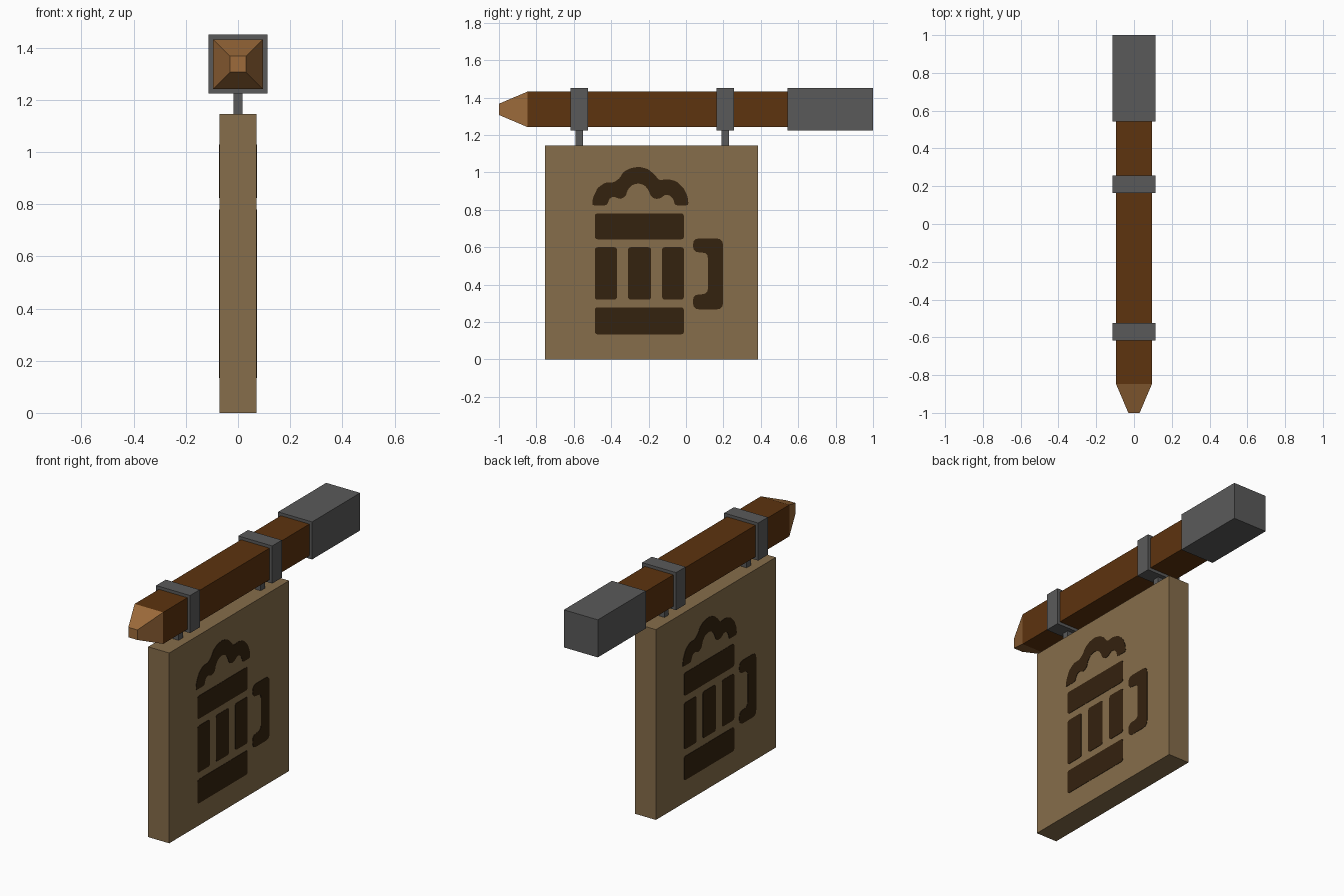
import bpy, bmesh, math

if "Cube" in bpy.data.objects:
    bpy.data.objects.remove(bpy.data.objects["Cube"])


def material(name, rgb):
    m = bpy.data.materials.new(name)
    m.diffuse_color = (*rgb, 1)
    m.use_nodes = True
    m.node_tree.nodes["Principled BSDF"].inputs["Base Color"].default_value = m.diffuse_color
    return m


BEAM = material("dark brown wood", (0.109, 0.033, 0.0045))
TIP = material("cut wood", (0.337, 0.147, 0.043))
BOARD = material("tan wood", (0.238, 0.153, 0.069))
METAL = material("grey iron", (0.102, 0.102, 0.102))
PAINT = material("dark paint", (0.034, 0.016, 0.0045))


def finish(bm, name, *mats):
    bmesh.ops.recalc_face_normals(bm, faces=bm.faces)
    me = bpy.data.meshes.new(name)
    bm.to_mesh(me)
    bm.free()
    for m in mats:
        me.materials.append(m)
    ob = bpy.data.objects.new(name, me)
    bpy.context.collection.objects.link(ob)
    return ob


def box(name, half_x, y0, y1, z0, z1, mat):
    bm = bmesh.new()
    bmesh.ops.create_cube(bm, size=1)
    for v in bm.verts:
        v.co = (v.co.x * 2 * half_x, y0 + (v.co.y + .5) * (y1 - y0), z0 + (v.co.z + .5) * (z1 - z0))
    return finish(bm, name, mat)


# Beam with a tapered, lighter tip
CZ = 1.337
bm = bmesh.new()
rings = []
for y, r in ((-1, 0.03), (-0.847, 0.095), (0.56, 0.095)):
    rings.append([bm.verts.new((sx * r, y, CZ + sz * r)) for sx, sz in ((-1, -1), (1, -1), (1, 1), (-1, 1))])
for a, b in zip(rings, rings[1:]):
    for i in range(4):
        j = (i + 1) % 4
        bm.faces.new((a[i], a[j], b[j], b[i]))
bm.faces.new(rings[0])
bm.faces.new(rings[-1])
for f in bm.faces:
    f.material_index = 1 if f.calc_center_median().y < -0.85 else 0
finish(bm, "beam", BEAM, TIP)

# Iron wall cap, bands and hangers
box("wall_cap", 0.113, 0.543, 1.0, CZ - 0.113, CZ + 0.113, METAL)
for side, y in (("front", -0.571), ("back", 0.21)):
    box(side + "_band", 0.113, y - 0.046, y + 0.046, CZ - 0.113, CZ + 0.113, METAL)
    box(side + "_hanger", 0.018, y - 0.02, y + 0.02, 1.13, 1.23, METAL)

# Hanging board
BX, BY = 0.07, -0.184
box("sign_board", BX, -0.754, 0.386, 0, 1.145, BOARD)


def rounded(pts, r, steps=3):
    """Round each corner of a (y, z) outline with a small curve."""
    out = []
    n = len(pts)
    for i, (py, pz) in enumerate(pts):
        ends = []
        for qy, qz in (pts[i - 1], pts[(i + 1) % n]):
            d = math.hypot(qy - py, qz - pz)
            t = min(r / d, 0.5)
            ends.append((py + (qy - py) * t, pz + (qz - pz) * t))
        (ay, az), (by, bz) = ends
        for k in range(steps + 1):
            t = k / steps
            u, v, w = (1 - t) ** 2, 2 * t * (1 - t), t * t
            out.append((u * ay + v * py + w * by, u * az + v * pz + w * bz))
    return out


def rect(y0, y1, z0, z1):
    return rounded([(y0, z0), (y1, z0), (y1, z1), (y0, z1)], 0.015)


# Painted mug shapes: base, rim, staves, handle and foam
foam = [(-.503, .824), (-.497, .866), (-.472, .918), (-.43, .946), (-.387, .946), (-.355, .968),
        (-.337, 1.0), (-.3, 1.022), (-.251, 1.03), (-.203, 1.018), (-.165, .985), (-.145, .958),
        (-.096, .964), (-.05, .952), (-.011, .914), (.009, .87), (.014, .824),
        (-.06, .824), (-.066, .856), (-.086, .877), (-.112, .882), (-.133, .862), (-.165, .857),
        (-.188, .872), (-.2, .905), (-.222, .932), (-.255, .942), (-.29, .932), (-.313, .905),
        (-.322, .872), (-.352, .856), (-.388, .872), (-.41, .86), (-.422, .824)]
shapes = {
    "mug_base": rect(-.487, -.011, .134, .278),
    "mug_rim": rect(-.487, -.011, .642, .78),
    "mug_stave_1": rect(-.487, -.369, .32, .6),
    "mug_stave_2": rect(-.31, -.187, .32, .6),
    "mug_stave_3": rect(-.128, -.011, .32, .6),
    "mug_handle": rounded([(.037, .267), (.198, .267), (.198, .647), (.037, .647),
                           (.037, .572), (.118, .572), (.118, .348), (.037, .348)], 0.035),
    "mug_foam": rounded(foam, 0.012, 2),
}

# The same picture on both sides, turned half round for the far side
for side, s in (("right", 1), ("left", -1)):
    for name, pts in shapes.items():
        bm = bmesh.new()
        f = bm.faces.new([bm.verts.new((s * (BX - 0.002), BY + s * (y - BY), z)) for y, z in pts])
        ext = bmesh.ops.extrude_face_region(bm, geom=[f], use_keep_orig=True)
        for v in ext["geom"]:
            if isinstance(v, bmesh.types.BMVert):
                v.co.x += s * 0.004
        finish(bm, f"{side}_{name}", PAINT)
